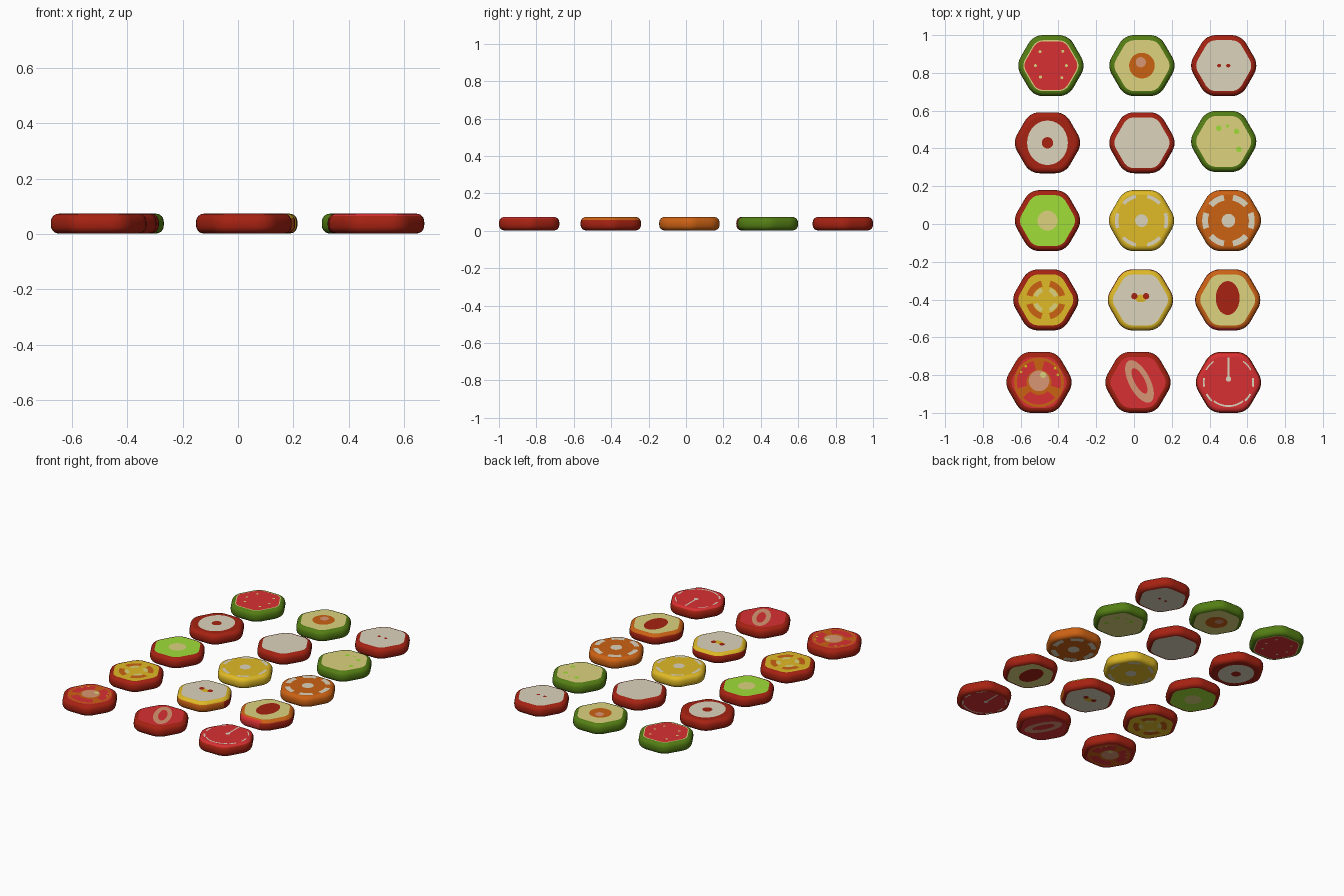
import bpy, bmesh, math
from math import cos, sin, pi, radians

if "Cube" in bpy.data.objects:
    bpy.data.objects.remove(bpy.data.objects["Cube"])

# one material per flat colour (sRGB picked, stored linear)
COLOURS = {
    "dark_red": (166, 34, 18), "flesh_red": (217, 48, 50), "green": (84, 126, 20),
    "pale_yellow": (220, 210, 125), "cream": (220, 212, 188), "lime": (160, 222, 55),
    "yellow": (224, 186, 38), "orange": (204, 98, 20), "tan": (217, 150, 115),
}
NAMES = list(COLOURS)


def linear(c):
    c /= 255
    return c / 12.92 if c <= 0.04045 else ((c + 0.055) / 1.055) ** 2.4


for name, rgb in COLOURS.items():
    bpy.data.materials.new(name).diffuse_color = [linear(c) for c in rgb] + [1]

APOTHEM, CORNER, HEIGHT, Z0 = 0.1615, 0.09, 0.071, 0.002


def hexagon(inset=0.0):
    """Rounded hexagon with points on +x and -x."""
    r = max(CORNER - inset, 0.02)
    d = (APOTHEM - inset - r) / cos(pi / 6)
    return [(d * cos(k * pi / 3) + r * cos(k * pi / 3 + a),
             d * sin(k * pi / 3) + r * sin(k * pi / 3 + a))
            for k in range(6) for a in [radians(-30 + 10 * i) for i in range(7)]]


def ellipse(x, y, rx, ry=None, tilt=0, n=28):
    ry = ry or rx
    t = radians(tilt)
    return [(x + rx * cos(a) * cos(t) - ry * sin(a) * sin(t),
             y + rx * cos(a) * sin(t) + ry * sin(a) * cos(t))
            for a in [2 * pi * i / n for i in range(n)]]


def arc(mid, span, r0, r1, n=10):
    angles = [radians(mid - span / 2 + span * i / n) for i in range(n + 1)]
    return ([(r1 * cos(a), r1 * sin(a)) for a in angles] +
            [(r0 * cos(a), r0 * sin(a)) for a in reversed(angles)])


def tile(name, x, y, rim, face, details=()):
    """Rounded hexagonal slice; details are (colour, outline, layer) on both sides."""
    bm = bmesh.new()
    rings = []
    for i in range(13):
        a = -pi / 2 + pi * i / 12
        # full rounded edge with a short straight wall
        z = HEIGHT / 2 + (0.030 * sin(a) + (0.0055 if a > 0.01 else -0.0055 if a < -0.01 else 0))
        rings.append([bm.verts.new((px, py, Z0 + z)) for px, py in hexagon(0.027 * (1 - cos(a)))])
    n = len(rings[0])
    for lo, hi in zip(rings, rings[1:]):
        for i in range(n):
            f = bm.faces.new((lo[i], lo[(i + 1) % n], hi[(i + 1) % n], hi[i]))
            f.normal_update()
            f.smooth = True
            f.material_index = NAMES.index(rim(f.normal) if callable(rim) else rim)
    caps = [bm.faces.new(rings[-1]), bm.faces.new(list(reversed(rings[0])))]
    for f in caps:
        f.material_index = NAMES.index(face)
    for colour, pts, layer in details:
        lift = 0.0005 * layer
        top = [bm.verts.new((px, py, Z0 + HEIGHT + lift)) for px, py in pts]
        low = [bm.verts.new((px, py, Z0 - lift)) for px, py in reversed(pts)]
        for loop in (top, low):
            bm.faces.new(loop).material_index = NAMES.index(colour)
    mesh = bpy.data.meshes.new(name)
    bm.to_mesh(mesh)
    bm.free()
    for m in NAMES:
        mesh.materials.append(bpy.data.materials[m])
    ob = bpy.data.objects.new(name, mesh)
    ob.location = (x, y, 0)
    bpy.context.collection.objects.link(ob)


def arcs(colour, mids, span, r0, r1, layer=1):
    return [(colour, arc(m, span, r0, r1), layer) for m in mids]


def dots(colour, spots, r, layer=2):
    return [(colour, ellipse(px, py, r, n=12), layer) for px, py in spots]


# rims whose colour changes with direction
def blush_rim(n):
    return "yellow" if n.z > 0.55 else "orange" if n.y < -0.35 else "dark_red"


def stone_rim(n):
    return "flesh_red" if n.y < -0.5 and n.x < 0.2 else "orange" if n.z > 0.5 else "dark_red"


def cherry_rim(n):
    return "flesh_red" if n.z > 0.75 else "dark_red"


SIX = range(0, 360, 60)

# back row
tile("melon_slice_red", -0.44, 0.8385, "green", "pale_yellow",
     [("flesh_red", hexagon(0.033), 1)] +
     dots("pale_yellow", [(-0.058, 0.074), (0.063, 0.076), (-0.082, 0), (0.082, 0),
                          (-0.055, -0.06), (0.058, -0.064)], 0.008))
tile("melon_slice_orange_core", 0.042, 0.8385, "green", "pale_yellow",
     [("orange", ellipse(0, 0, 0.068), 1), ("tan", ellipse(-0.006, 0.018, 0.027), 2)])
tile("apple_slice", 0.475, 0.8385, "dark_red", "cream",
     [("dark_red", ellipse(s * 0.024, 0, 0.011, 0.009), 1) for s in (-1, 1)])

# second row
tile("thick_skinned_slice", -0.458, 0.43, "dark_red", "dark_red",
     [("cream", ellipse(0, 0, 0.108, 0.118), 1), ("dark_red", ellipse(0, 0, 0.03), 2)])
tile("plain_white_slice", 0.042, 0.43, "dark_red", "cream")
tile("guava_slice", 0.475, 0.437, "green", "pale_yellow",
     dots("lime", [(-0.026, 0.07), (0.068, 0.053), (0.08, -0.042)], 0.015) +
     dots("lime", [(0.02, 0.082)], 0.008))

# middle row
tile("kiwi_slice", -0.458, 0.018, "dark_red", "lime",
     [("pale_yellow", ellipse(0, 0, 0.053), 1)])
tile("lemon_slice", 0.04, 0.018, "yellow", "yellow",
     [("cream", ellipse(0, 0, 0.034), 1)] + arcs("cream", SIX, 34, 0.122, 0.141))
tile("orange_slice", 0.50, 0.018, "orange", "orange",
     [("cream", ellipse(0, 0, 0.036), 1)] + arcs("cream", SIX, 38, 0.108, 0.139))

# fourth row
tile("yellow_tomato_slice", -0.467, -0.402, "dark_red", "yellow",
     arcs("orange", (45, 135, 225, 315), 62, 0.072, 0.105) +
     arcs("pale_yellow", (45, 135, 225, 315), 50, 0.045, 0.068))
tile("pear_slice", 0.034, -0.402, blush_rim, "cream",
     [("yellow", ellipse(0.002, 0.008, 0.03, 0.02), 1)] +
     dots("dark_red", [(-0.032, 0.02), (0.03, 0.02)], 0.017))
tile("peach_slice", 0.496, -0.402, stone_rim, "pale_yellow",
     [("dark_red", ellipse(0, 0.01, 0.063, 0.09), 1)])

# front row
tile("tomato_slice", -0.503, -0.8385, "dark_red", "flesh_red",
     [("orange", ellipse(0, 0, 0.132), 1)] +
     arcs("flesh_red", (30, 150, 270), 92, 0.066, 0.117, 2) +
     [("tan", ellipse(0, 0.008, 0.055), 3), ("pale_yellow", ellipse(0.022, 0.04, 0.016), 4)] +
     dots("yellow", [(-0.095, 0.055), (0.085, 0.075), (-0.07, 0.085), (0.1, 0.04)], 0.007, 3))
tile("plum_slice", 0.021, -0.8385, "dark_red", "flesh_red",
     [("tan", ellipse(0.008, 0.005, 0.124, 0.056, 118), 1),
      ("flesh_red", ellipse(0.008, 0.008, 0.075, 0.027, 118), 2)])
tile("cherry_slice", 0.50, -0.8385, cherry_rim, "flesh_red",
     [("cream", [(-0.005, 0.02), (0.005, 0.02), (0.005, 0.132), (-0.005, 0.132)], 1),
      ("cream", ellipse(0, 0.018, 0.014), 2)] +
     arcs("cream", (-90,), 76, 0.121, 0.130) +
     arcs("cream", (-38, 0, 180, 218), 20, 0.126, 0.136) +
     arcs("cream", (42, 138), 26, 0.132, 0.139))

for m in bpy.data.materials:
    if m.users and not m.is_grease_pencil:
        m.use_nodes = True
        m.node_tree.nodes["Principled BSDF"].inputs["Base Color"].default_value = m.diffuse_color
